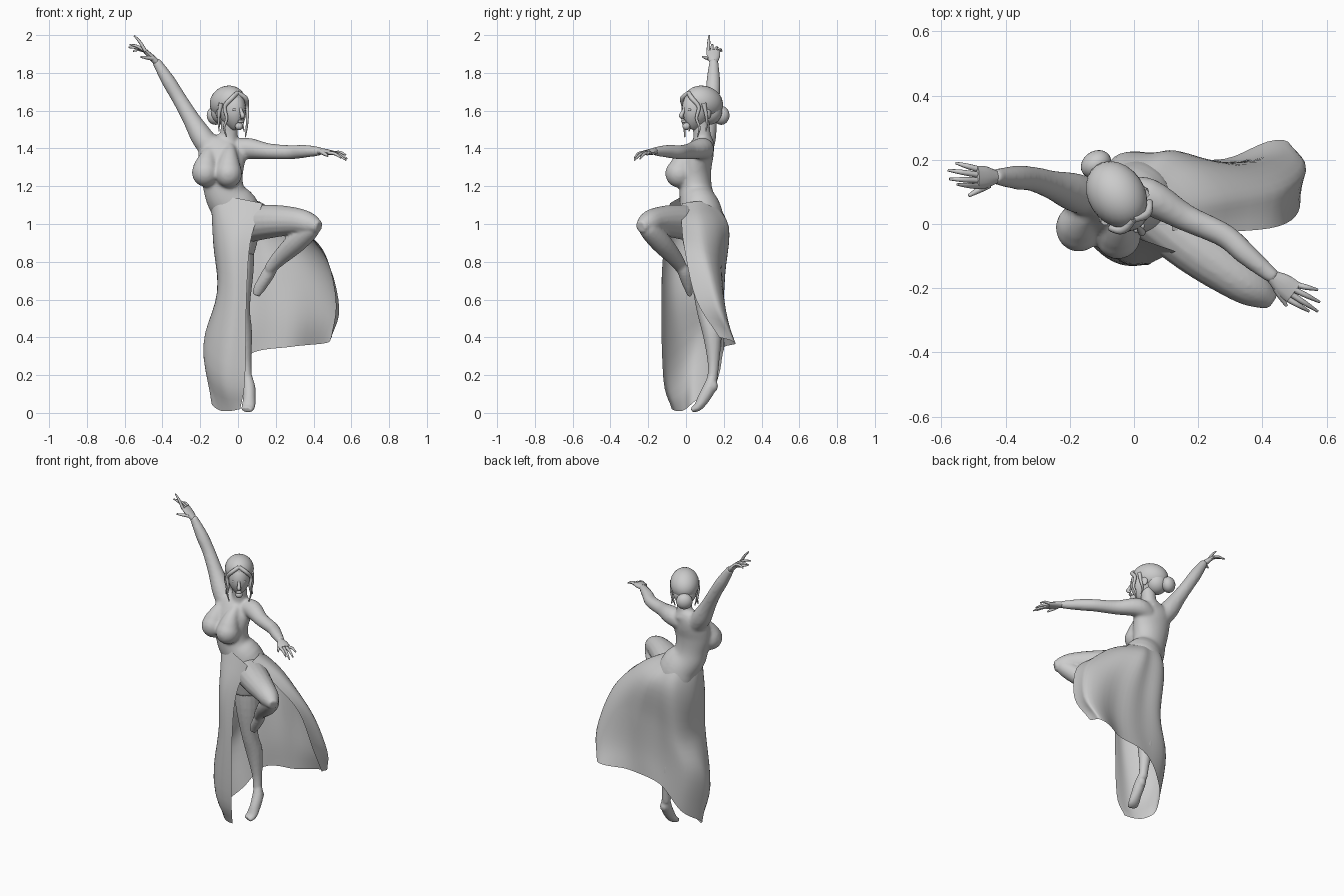
import bpy, bmesh, math
from mathutils import Vector, Matrix


def finish(name, bm, angle=60):
    bmesh.ops.recalc_face_normals(bm, faces=bm.faces)
    me = bpy.data.meshes.new(name)
    bm.to_mesh(me)
    bm.free()
    ob = bpy.data.objects.new(name, me)
    bpy.context.collection.objects.link(ob)
    bpy.context.view_layer.objects.active = ob
    ob.select_set(True)
    bpy.ops.object.shade_smooth_by_angle(angle=math.radians(angle))
    ob.select_set(False)
    return ob


def spline(pts, steps):
    """Catmull-Rom through points of any dimension."""
    pts = [Vector(p) for p in pts]
    p = [2 * pts[0] - pts[1]] + pts + [2 * pts[-1] - pts[-2]]
    out = []
    for i in range(1, len(p) - 2):
        a, b, c, d = p[i - 1:i + 3]
        for k in range(steps):
            t = k / steps
            out.append(0.5 * (2 * b + (c - a) * t + (2 * a - 5 * b + 4 * c - d) * t * t
                              + (3 * b - a - 3 * c + d) * t ** 3))
    return out + [pts[-1]]


def loft(name, rows, sides=16, ref=(1, 0, 0), steps=4):
    """Elliptical rings x, y, z, radius along ref, radius across."""
    rows = [tuple(r) if len(r) == 5 else tuple(r) + (r[3],) for r in rows]
    rows = [tuple(r) for r in spline(rows, steps)]
    bm, rings = bmesh.new(), []
    for i, r in enumerate(rows):
        c = Vector(r[:3])
        t = (Vector(rows[min(i + 1, len(rows) - 1)][:3]) - Vector(rows[max(i - 1, 0)][:3])).normalized()
        a = Vector(ref)
        a = (a - t * a.dot(t)).normalized()
        b = t.cross(a)
        ring = []
        for k in range(sides):
            w = 2 * math.pi * k / sides
            ring.append(bm.verts.new(c + a * r[3] * math.cos(w) + b * r[4] * math.sin(w)))
        rings.append(ring)
    for p, q in zip(rings, rings[1:]):
        for k in range(sides):
            n = (k + 1) % sides
            bm.faces.new((p[k], p[n], q[n], q[k]))
    bm.faces.new(rings[0])
    bm.faces.new(rings[-1])
    return finish(name, bm)


def ball(name, loc, scale, rot=None, shape=None, seg=24):
    bm = bmesh.new()
    bmesh.ops.create_uvsphere(bm, u_segments=seg, v_segments=seg * 2 // 3, radius=1)
    for v in bm.verts:
        if shape:
            shape(v.co)
        v.co = Vector(v.co[i] * scale[i] for i in range(3))
    bmesh.ops.transform(bm, verts=bm.verts, matrix=Matrix.Translation(loc) @ (rot or Matrix()))
    return finish(name, bm)


def blend(name, obs, voxel=.009, smooth=8):
    """Fuse overlapping parts into one smooth skin."""
    for o in obs:
        o.select_set(True)
    bpy.context.view_layer.objects.active = obs[0]
    bpy.ops.object.join()
    ob = bpy.context.view_layer.objects.active
    ob.name = name
    m = ob.modifiers.new("fuse", 'REMESH')
    m.mode, m.voxel_size, m.use_smooth_shade = 'VOXEL', voxel, True
    s = ob.modifiers.new("soften", 'SMOOTH')
    s.factor, s.iterations = .5, smooth
    ob.select_set(False)


# Torso from hips to collar, bust, neck and arms, fused
body = [
    loft("bodice", [(-.005, .085, .84, .09, .09), (.0, .09, .95, .112, .116), (-.005, .08, 1.06, .126, .112),
                    (-.06, .058, 1.14, .11, .093), (-.08, .05, 1.21, .107, .085), (-.09, .05, 1.3, .122, .085),
                    (-.08, .075, 1.38, .124, .074), (-.06, .09, 1.43, .095, .057), (-.05, .09, 1.46, .05, .045)], 28),
    loft("neck", [(-.055, .09, 1.42, .062), (-.048, .085, 1.47, .047), (-.045, .075, 1.57, .047)]),
    loft("right_arm", [(-.13, .08, 1.38, .06), (-.19, .1, 1.46, .06), (-.25, .12, 1.56, .046), (-.315, .14, 1.67, .039),
                       (-.37, .145, 1.76, .037), (-.435, .147, 1.865, .024)], ref=(0, 1, 0)),
    loft("left_arm", [(-.03, .09, 1.38, .055), (.045, .085, 1.4, .058), (.16, .02, 1.385, .043), (.28, -.035, 1.38, .038),
                      (.35, -.095, 1.385, .035), (.44, -.17, 1.385, .023)], ref=(0, 0, 1))]
for n, x, y, z in (("right", -.172, -.012, 1.272), ("left", -.05, -.035, 1.267)):
    body.append(ball(n + "_bust", (x, y, z), (.072, .075, .075)))
    body.append(loft(n + "_upper_bust", [(x * .8, y + .075, 1.41, .025), (x * .92, y + .032, 1.355, .046),
                                         (x, y + .006, z + .02, .068), (x, y + .02, z - .02, .06)]))
blend("torso_and_arms", body)


def hand(side, wrist, knuckle, across, tips, thumb):
    w, k, s = Vector(wrist), Vector(knuckle), Vector(across).normalized()
    loft(side + "_palm", [(*w, .021, .018), (*w.lerp(k, .5), .034, .016), (*k, .036, .012)], 12, s)
    for i, tip in enumerate(tips):
        a, e = k + s * (i - 1.5) * .018, Vector(tip)
        m = a.lerp(e, .5) + Vector((0, 0, .008))
        loft(f"{side}_finger_{i + 1}", [(*a, .0095), (*m, .008), (*e, .004)], 8, s, 3)
    a, e = w.lerp(k, .35) - s * .022, Vector(thumb)
    loft(side + "_thumb", [(*a, .012), (*a.lerp(e, .5), .01), (*e, .005)], 8, (.3, .2, 1), 3)


hand("right", (-.43, .146, 1.855), (-.49, .145, 1.915), (0, 1, .0),
     [(-.55, .123, 1.998), (-.575, .14, 1.95), (-.58, .168, 1.935), (-.555, .19, 1.915)], (-.515, .088, 1.885))
hand("left", (.43, -.163, 1.386), (.497, -.213, 1.377), (.6, .8, 0),
     [(.545, -.272, 1.35), (.572, -.272, 1.338), (.578, -.243, 1.345), (.572, -.205, 1.365)], (.475, -.255, 1.36))

# Standing leg and raised bent leg with pointed feet
blend("right_leg", [
    loft("right_shin", [(0, .1, .97, .09), (.005, .1, .75, .078), (.012, .105, .56, .052), (.025, .138, .42, .05),
                        (.04, .145, .27, .031), (.047, .14, .18, .027)]),
    ball("right_heel", (.06, .142, .142), (.027, .027, .035)),
    loft("right_foot", [(.05, .14, .19, .026), (.058, .125, .135, .034), (.06, .095, .08, .033),
                        (.055, .065, .034, .036, .024), (.045, .035, .016, .031, .015)], 14)], .007, 3)
blend("left_leg", [
    loft("left_thigh", [(.04, .06, 1.0, .1), (.19, -.07, 1.015, .087), (.31, -.16, 1.015, .071),
                        (.38, -.205, 1.0, .058), (.43, -.24, .985, .03)], ref=(0, 0, 1)),
    loft("left_calf", [(.415, -.225, 1.005, .025), (.385, -.2, .975, .05), (.31, -.135, .905, .056),
                       (.22, -.06, .82, .042), (.165, -.02, .76, .03)], ref=(0, 0, 1)),
    loft("left_foot", [(.19, -.03, .78, .026), (.165, -.008, .745, .035), (.135, .008, .695, .033),
                       (.11, .015, .655, .03, .022), (.095, .02, .622, .02, .013)], 14)], .008, 3)

# Skirt: draped sheet, columns run waist to hem from the front slit round the back to the blown-out edge
columns = [
    [(.13, -.085, 1.11), (.065, -.115, .9), (.045, -.127, .6), (.037, -.12, .18), (.012, -.075, .02)],
    [(-.03, -.03, 1.14), (-.04, -.105, .9), (-.03, -.125, .6), (-.075, -.108, .2), (-.045, -.05, .01)],
    [(-.12, .0, 1.14), (-.112, -.035, .9), (-.1, -.055, .64), (-.165, -.02, .28), (-.1, -.01, .015)],
    [(-.14, .06, 1.14), (-.128, .09, .9), (-.106, .085, .64), (-.178, .07, .38), (-.14, .045, .06)],
    [(-.06, .145, 1.14), (-.06, .21, .96), (-.05, .185, .65), (-.1, .165, .42), (-.07, .155, .15)],
    [(.01, .145, 1.13), (.05, .222, .98), (.08, .2, .72), (.08, .19, .5), (.06, .195, .31)],
    [(.07, .12, 1.12), (.15, .212, .99), (.25, .2, .75), (.29, .195, .53), (.28, .205, .35)],
    [(.11, .06, 1.12), (.28, .1, 1.01), (.45, .14, .8), (.52, .2, .54), (.465, .265, .37)],
    [(.12, -.02, 1.11), (.28, -.02, 1.01), (.45, .0, .86), (.515, .06, .6), (.495, .18, .4)]]
grid = list(zip(*[spline(c, 5) for c in columns]))
bm, last = bmesh.new(), None
for j, row in enumerate(grid):
    pts = spline(row, 6)
    v = j / (len(grid) - 1)
    line = []
    for i, p in enumerate(pts):
        u = i / (len(pts) - 1)
        fold = max(0, u - .5) * 2 * math.sin(v * math.pi * .8) * .009 * math.sin(u * 48)
        line.append(bm.verts.new(p + Vector((-.3, 1, 0)) * fold))
    if last:
        for i in range(len(line) - 1):
            bm.faces.new((last[i], last[i + 1], line[i + 1], line[i]))
    last = line
finish("skirt", bm)

# Head, turned toward the low arm; parts are given in a local frame facing -y
turn = Matrix.Rotation(math.radians(34), 4, 'Z')
base = Vector((-.05, .085, 0))


def at(x, y, z):
    return base + turn @ Vector((x, y, z))


def jaw(co):
    if co.z < 0:
        co.x *= 1 - .45 * co.z * co.z
        co.y = co.y * (1 + .25 * co.z) + .22 * co.z


ball("face", at(0, -.028, 1.605), (.069, .09, .108), turn, jaw)
ball("hair", at(0, .008, 1.643), (.088, .112, .088), turn @ Matrix.Rotation(math.radians(-14), 4, 'X'))
ball("back_hair", at(0, .045, 1.595), (.07, .068, .07), turn)
ball("bun", at(0, .122, 1.575), (.05, .041, .05), turn)
loft("nose", [(*at(0, -.108, 1.62), .007), (*at(0, -.124, 1.59), .01), (*at(0, -.134, 1.572), .012),
              (*at(0, -.118, 1.562), .006)], 10, turn @ Vector((1, 0, 0)))
ball("lips", at(0, -.118, 1.543), (.02, .011, .009), turn, seg=12)
ball("chin", at(0, -.1, 1.517), (.022, .02, .02), turn, seg=12)
for n, s in (("right", -1), ("left", 1)):
    ball(n + "_eye", at(s * .028, -.1, 1.606), (.015, .01, .008), turn, seg=12)
    ball(n + "_ear", at(s * .07, -.01, 1.585), (.01, .02, .03), turn, seg=12)
    # Wavy locks framing the face
    loft(n + "_front_lock", [(*at(0, -.085, 1.695), .012), (*at(s * .045, -.095, 1.665), .013),
                             (*at(s * .072, -.07, 1.62), .011), (*at(s * .066, -.08, 1.56), .008),
                             (*at(s * .072, -.065, 1.51), .006), (*at(s * .06, -.07, 1.46), .003)], 8, (.3, .9, .1))
    loft(n + "_side_lock", [(*at(s * .075, -.04, 1.64), .014), (*at(s * .082, -.03, 1.58), .009),
                            (*at(s * .076, -.02, 1.53), .006), (*at(s * .08, -.03, 1.49), .003)], 8, (.3, .9, .1))
